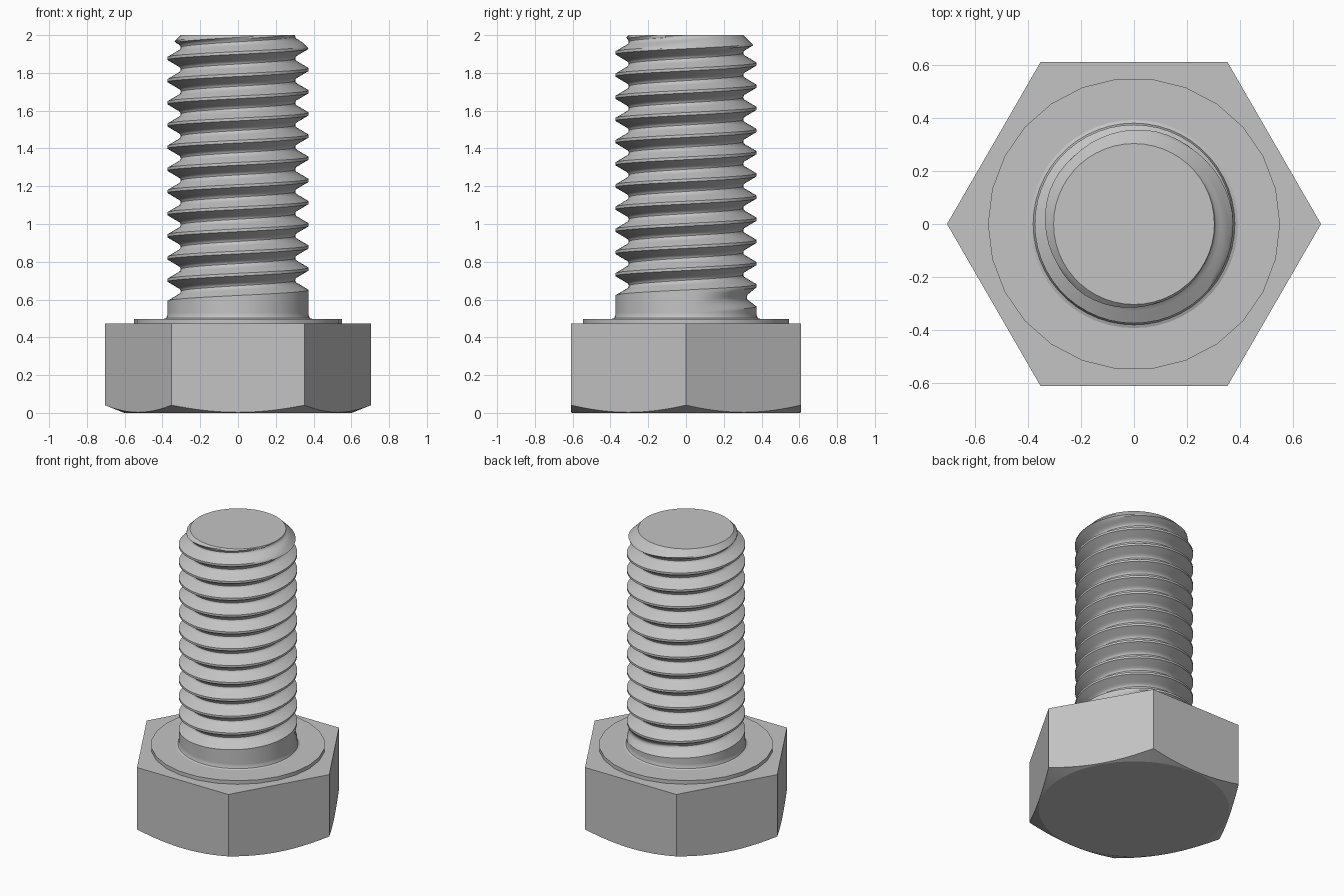
import bpy, bmesh, math

cube = bpy.data.objects.get("Cube")
if cube:
    bpy.data.objects.remove(cube, do_unlink=True)

steel = bpy.data.materials.new("grey steel")
steel.use_nodes = True
steel.diffuse_color = (0.55, 0.55, 0.55, 1)
for node in steel.node_tree.nodes:
    if node.type == 'BSDF_PRINCIPLED':
        node.inputs["Base Color"].default_value = (0.55, 0.55, 0.55, 1)

APOTHEM, HEAD_TOP, FLANGE_TOP, TOP = 0.61, 0.473, 0.498, 2.0
CREST, ROOT, PITCH = 0.374, 0.303, 0.1174


def polar(r, a, z):
    return (r * math.cos(a), r * math.sin(a), z)


def finish(name, bm, angle=35):
    bmesh.ops.remove_doubles(bm, verts=bm.verts[:], dist=0.0002)
    bmesh.ops.dissolve_degenerate(bm, edges=bm.edges[:], dist=0.0001)
    bmesh.ops.recalc_face_normals(bm, faces=bm.faces[:])
    mesh = bpy.data.meshes.new(name)
    bm.to_mesh(mesh)
    bm.free()
    mesh.materials.append(steel)
    for p in mesh.polygons:
        p.use_smooth = True
    mesh.set_sharp_from_angle(angle=math.radians(angle))
    obj = bpy.data.objects.new(name, mesh)
    bpy.context.collection.objects.link(obj)
    return obj


# Hexagonal head with a conical chamfer cutting curved lower edges
def build_head():
    bm = bmesh.new()
    per_side = 12
    count = 6 * per_side
    inner, lower = [], []
    for i in range(count):
        a = 2 * math.pi * i / count
        off = a % (math.pi / 3) - math.pi / 6
        if i % per_side == 0:
            off = math.pi / 6
        r = APOTHEM / math.cos(off)
        inner.append(bm.verts.new(polar(0.602, a, 0)))
        lower.append(bm.verts.new(polar(r, a, 0.4 * (r - 0.602))))
    corner = APOTHEM / math.cos(math.pi / 6)
    upper = [bm.verts.new(polar(corner, k * math.pi / 3, HEAD_TOP)) for k in range(6)]
    bm.faces.new(inner[::-1])
    bm.faces.new(upper)
    for i in range(count):
        j = (i + 1) % count
        bm.faces.new((inner[i], inner[j], lower[j], lower[i]))
    for k in range(6):
        edge = [lower[(k * per_side + i) % count] for i in range(per_side + 1)]
        bm.faces.new(edge + [upper[(k + 1) % 6], upper[k]])
    finish("hex_head", bm, 10)


# Thin round bearing face on top of the head
def build_flange():
    bm = bmesh.new()
    bmesh.ops.create_cone(bm, cap_ends=True, segments=26, radius1=0.55, radius2=0.55,
                          depth=FLANGE_TOP - HEAD_TOP)
    # Start the ring on the x axis
    for i, v in enumerate(sorted(bm.verts, key=lambda v: (v.co.z, math.atan2(v.co.y, v.co.x)))):
        v.co = polar(0.55, 2 * math.pi * (i % 26) / 26,
                     HEAD_TOP if v.co.z < 0 else FLANGE_TOP)
    finish("bearing_face", bm)


# Shank with a fillet, a run-in right-hand thread and a chamfered tip
def build_shank():
    half = [(0.5, 0), (0.4375, 0), (0.36, 0.22), (0.28, 0.445), (0.2, 0.67),
            (0.125, 0.883), (0.06, 0.97)]
    groove = [(-u, d) for u, d in half] + [(0, 1)] + half[::-1]
    fillet = [(0.392, FLANGE_TOP), (0.38, 0.503), (CREST, 0.518)]
    segments = 52
    bm = bmesh.new()
    columns = []
    for s in range(segments + 1):
        a = 2 * math.pi * s / segments
        col = [bm.verts.new(polar(r, a, z)) for r, z in fillet]
        for turn in range(-1, 13):
            phi = s / segments + turn
            fade = min(max((phi - 0.04) / 0.27, 0), 1)
            for u, d in groove[:-1]:
                z = 0.585 + PITCH * (phi + u)
                z = min(max(z, 0.53), TOP)
                r = CREST - (CREST - ROOT) * d * fade
                r = min(r, ROOT + (TOP - z))
                col.append(bm.verts.new(polar(r, a, z)))
        col.append(bm.verts.new(polar(ROOT, a, TOP)))
        columns.append(col)
    for left, right in zip(columns, columns[1:]):
        for i in range(len(left) - 1):
            quad = (left[i], right[i], right[i + 1], left[i + 1])
            bm.faces.new(quad)
    bm.faces.new([c[-1] for c in columns[:-1]])
    finish("threaded_shank", bm, 32)


build_head()
build_flange()
build_shank()
